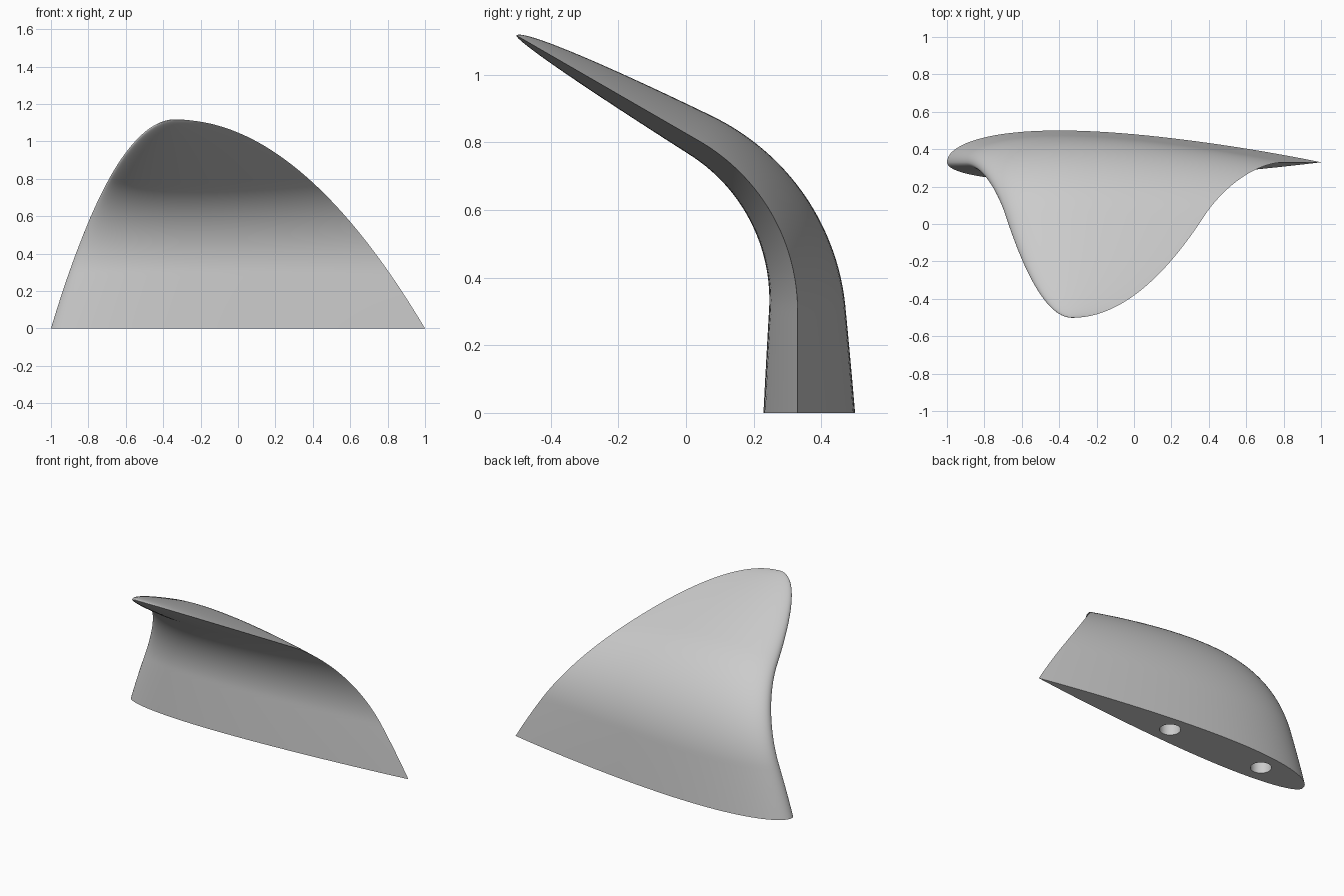
import bpy, bmesh, math

if "Cube" in bpy.data.objects:
    bpy.data.objects.remove(bpy.data.objects["Cube"])

HEIGHT, CHORD_Y, APEX_X = 1.116, 0.33, -0.33   # tip height, chord plane, tip x
BEND_Z, BEND_R, BEND = 0.30, 0.582, math.radians(60)
BACK, FRONT = 0.170, 0.101                     # bulge on either side of the chord
RINGS, N = 90, 48


def airfoil(u):
    """Half thickness of a classic airfoil, scaled to a maximum of 1."""
    return 10 * (0.2969 * math.sqrt(u) - 0.126 * u - 0.3516 * u**2
                 + 0.2843 * u**3 - 0.1036 * u**4)


def spine(z):
    """Position y and lean angle of the bent blade at height z."""
    end_z = BEND_Z + BEND_R * math.sin(BEND)
    if z <= BEND_Z:
        return CHORD_Y, 0.0
    if z <= end_z:
        a = math.asin((z - BEND_Z) / BEND_R)
        return CHORD_Y - BEND_R * (1 - math.cos(a)), a
    end_y = CHORD_Y - BEND_R * (1 - math.cos(BEND))
    return end_y - (z - end_z) * math.tan(BEND), BEND


# Airfoil section: around the back from leading to trailing edge, then the front
us = [(1 - math.cos(math.pi * i / N)) / 2 for i in range(N + 1)]
section = [(2 * u - 1, BACK * airfoil(u)) for u in us]
section += [(2 * u - 1, -FRONT * airfoil(u)) for u in us[-2:0:-1]]

# Fin blade: section lofted along the bend, shrinking to the tip as a parabola
bm = bmesh.new()
rings = []
for r in range(RINGS):
    f = 1 - r / RINGS
    z = HEIGHT * (1 - f * f)
    y, a = spine(z)
    t = f ** 1.12
    rings.append([bm.verts.new((APEX_X + (x - APEX_X) * f,
                                y + d * t * math.cos(a),
                                z + d * t * math.sin(a))) for x, d in section])
M = len(section)
for lo, hi in zip(rings, rings[1:]):
    for i in range(M):
        j = (i + 1) % M
        bm.faces.new((lo[i], lo[j], hi[j], hi[i]))
tip = bm.verts.new((APEX_X, spine(HEIGHT)[0], HEIGHT))
for i in range(M):
    bm.faces.new((rings[-1][i], rings[-1][(i + 1) % M], tip))
bm.faces.new(rings[0])
bmesh.ops.recalc_face_normals(bm, faces=bm.faces[:])
mesh = bpy.data.meshes.new("fin")
bm.to_mesh(mesh)
bm.free()
fin = bpy.data.objects.new("fin", mesh)
bpy.context.collection.objects.link(fin)

grey = bpy.data.materials.new("light grey")
grey.diffuse_color = (0.6, 0.6, 0.6, 1)
grey.use_nodes = True
grey.node_tree.nodes["Principled BSDF"].inputs["Base Color"].default_value = grey.diffuse_color
mesh.materials.append(grey)

# Two peg holes in the base
for x in (0.03, -0.66):
    bpy.ops.mesh.primitive_cylinder_add(vertices=32, radius=0.062, depth=0.6,
                                        location=(x, 0.362, 0))
    cutter = bpy.context.object
    cutter.name = "peg_hole_cutter"
    cutter.hide_render = True
    cutter.data.materials.append(grey)
    mod = fin.modifiers.new("peg hole", 'BOOLEAN')
    mod.operation, mod.solver, mod.object = 'DIFFERENCE', 'EXACT', cutter
    bpy.context.view_layer.objects.active = fin
    bpy.ops.object.modifier_apply(modifier=mod.name)
    bpy.data.objects.remove(cutter)

# Smooth blade with a crisp base and trailing edge
bpy.ops.object.select_all(action='DESELECT')
fin.select_set(True)
bpy.context.view_layer.objects.active = fin
bpy.ops.object.shade_smooth_by_angle(angle=math.radians(40))
